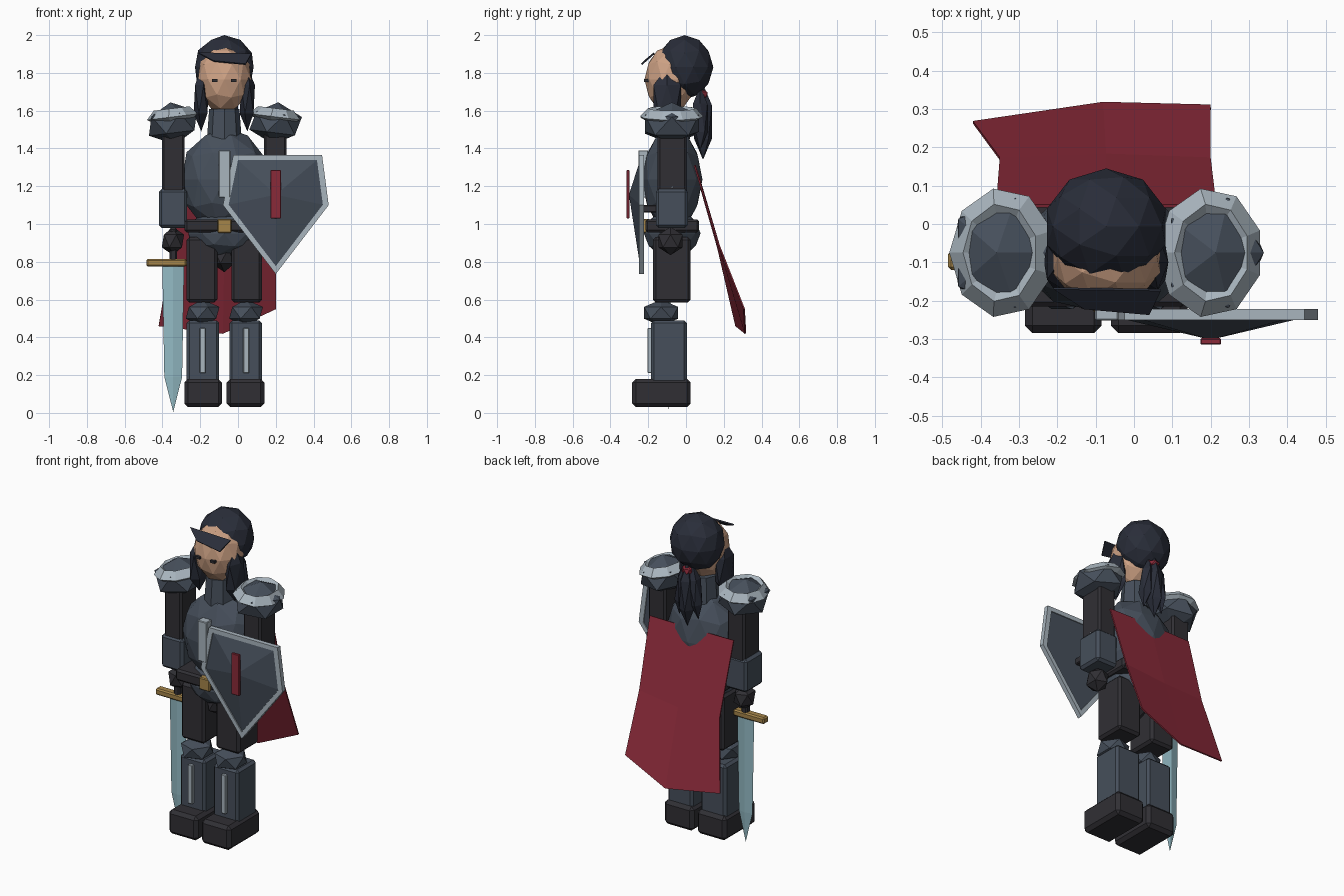
import bpy, bmesh, math
from mathutils import Vector, Matrix

if "Cube" in bpy.data.objects:
    bpy.data.objects.remove(bpy.data.objects["Cube"])

CX = -0.0725  # body centre line


def mat(name, hexcol):
    rgb = [int(hexcol[i:i + 2], 16) / 255 for i in (0, 2, 4)]
    m = bpy.data.materials.new(name)
    m.diffuse_color = [((c + 0.055) / 1.055) ** 2.4 for c in rgb] + [1]
    m.use_nodes = True
    m.node_tree.nodes["Principled BSDF"].inputs["Base Color"].default_value = m.diffuse_color
    return m


SLATE, STEEL = mat("slate_plate", "464f5b"), mat("pale_steel", "a9b5be")
DARK, HAIR = mat("dark_leather", "302f34"), mat("hair_blue_black", "292d39")
SKIN, RED = mat("skin", "cda184"), mat("red_cloth", "8a2a39")
GOLD, BLADE = mat("brass", "a5854a"), mat("blade_blue", "93bac4")


def finish(name, bm, m):
    bmesh.ops.recalc_face_normals(bm, faces=bm.faces)
    me = bpy.data.meshes.new(name)
    bm.to_mesh(me)
    bm.free()
    me.materials.append(m)
    ob = bpy.data.objects.new(name, me)
    bpy.context.collection.objects.link(ob)
    return ob


def place(loc, size, tilt=0):
    return Matrix.Translation(loc) @ Matrix.Rotation(tilt, 4, 'Y') @ Matrix.Diagonal((*size, 1))


def box(name, m, x, y, z, bevel=0.012):
    """Bevelled box from (min, max) ranges."""
    r = (x, y, z)
    bm = bmesh.new()
    bmesh.ops.create_cube(bm, size=1, matrix=place([sum(a) / 2 for a in r], [a[1] - a[0] for a in r]))
    if bevel:
        bmesh.ops.bevel(bm, geom=bm.edges[:], offset=bevel, segments=1, affect='EDGES')
    return finish(name, bm, m)


def ball(name, m, loc, radii, sub=1, tilt=0):
    bm = bmesh.new()
    bmesh.ops.create_icosphere(bm, subdivisions=sub, radius=1, matrix=place(loc, radii, tilt))
    return finish(name, bm, m)


def ring(name, m, loc, radii, minor, tilt, seg=9):
    """Low-poly elliptical ring with a diamond section."""
    bm = bmesh.new()
    rows = []
    for i in range(seg):
        a = 2 * math.pi * (i + 0.5) / seg
        row = []
        for dr, dz in ((minor, -minor * 0.4), (-minor * 0.3, minor), (-minor * 1.6, 0), (0, -minor)):
            row.append(bm.verts.new((math.cos(a) * (radii[0] + dr), math.sin(a) * (radii[1] + dr), dz)))
        rows.append(row)
    for i in range(seg):
        p, q = rows[i], rows[(i + 1) % seg]
        for k in range(4):
            bm.faces.new((p[k], q[k], q[(k + 1) % 4], p[(k + 1) % 4]))
    bm.transform(place(loc, (1, 1, 1), tilt))
    return finish(name, bm, m)


def mx(s, a, b):
    """Range at distances a..b from the centre line, on side s."""
    return tuple(sorted((CX + s * a, CX + s * b)))


# Legs and arms, mirrored
for s, side in ((-1, "right"), (1, "left")):
    box(side + "_boot", DARK, mx(s, 0.012, 0.212), (-0.285, 0.025), (0.03, 0.18), 0.02)
    box(side + "_greave", SLATE, mx(s, 0.027, 0.2), (-0.185, 0.005), (0.15, 0.49), 0.015)
    box(side + "_greave_strip", STEEL, mx(s, 0.1, 0.13), (-0.203, -0.17), (0.21, 0.45), 0.003)
    ball(side + "_knee_plate", SLATE, (CX + s * 0.115, -0.132, 0.53), (0.1, 0.106, 0.07))
    box(side + "_thigh", DARK, mx(s, 0.037, 0.2), (-0.175, 0.025), (0.585, 0.93), 0.015)
    box(side + "_upper_arm", DARK, mx(s, 0.21, 0.33), (-0.15, 0.005), (1.15, 1.5))
    box(side + "_bracer", SLATE, mx(s, 0.197, 0.347), (-0.16, 0.01), (0.98, 1.185), 0.015)
    ball(side + "_elbow_stud", STEEL, (CX + s * 0.3, -0.073, 1.18), (0.035, 0.03, 0.04))
    ball(side + "_hand", DARK, (CX + s * 0.272, -0.082, 0.91), (0.066, 0.076, 0.075))
    t = s * math.radians(7)
    ball(side + "_shoulder_plate", SLATE, (CX + s * 0.272, -0.075, 1.533), (0.15, 0.168, 0.112), tilt=t)
    ring(side + "_shoulder_rim", STEEL, (CX + s * 0.272, -0.075, 1.58), (0.108, 0.138), 0.032, t)
    ball(side + "_side_hair", HAIR, (CX + s * 0.122, -0.1, 1.66), (0.045, 0.085, 0.17))
    ball(side + "_back_lock", HAIR, (CX + s * 0.045, 0.075, 1.56), (0.04, 0.045, 0.17), tilt=-s * 0.12)
    box(side + "_eye", DARK, mx(s, 0.035, 0.065), (-0.222, -0.17), (1.753, 1.767), 0)

# Torso, hips, belt, neck
ball("breastplate", SLATE, (CX, -0.073, 1.235), (0.235, 0.16, 0.275), 2)
box("breastplate_ridge", STEEL, (-0.102, -0.04), (-0.252, -0.2), (1.14, 1.39), 0.004)
ball("hip_plate", SLATE, (CX, -0.073, 0.95), (0.2, 0.15, 0.13), 2)
ball("groin_guard", DARK, (CX, -0.075, 0.83), (0.075, 0.09, 0.085))
box("belt", DARK, (CX - 0.21, CX + 0.21), (-0.215, 0.07), (0.955, 1.025))
box("belt_buckle", GOLD, (-0.108, -0.035), (-0.23, -0.19), (0.953, 1.027), 0.005)
bm = bmesh.new()
bmesh.ops.create_cone(bm, cap_ends=True, segments=8, radius1=0.092, radius2=0.08, depth=0.16,
                      matrix=Matrix.Translation((CX, -0.07, 1.53)))
finish("neck_guard", bm, SLATE)

# Head, egg shaped with a narrow chin
head = ball("head", SKIN, (CX, -0.085, 1.765), (0.148, 0.135, 0.18), 2)
for v in head.data.vertices:
    if v.co.z < 1.72:
        v.co.x = CX + (v.co.x - CX) * (1 - (1.72 - v.co.z) * 0.9)
ball("hair_cap", HAIR, (CX, -0.007, 1.83), (0.163, 0.152, 0.17), 2)
ball("ponytail", HAIR, (CX, 0.09, 1.54), (0.05, 0.055, 0.2))
ball("hair_tie", RED, (CX, 0.085, 1.685), (0.04, 0.035, 0.03))


def sheet(name, m, rows, thick):
    """Thin cloth or plate from rows of points."""
    bm = bmesh.new()
    g = [[bm.verts.new(p) for p in r] for r in rows]
    for a, b in zip(g, g[1:]):
        for i in range(len(a) - 1):
            bm.faces.new((a[i], a[i + 1], b[i + 1], b[i]))
    ob = finish(name, bm, m)
    mod = ob.modifiers.new("thickness", 'SOLIDIFY')
    mod.thickness, mod.offset = thick, 0
    return ob


sheet("fringe", HAIR, [[(-0.21, -0.168, 1.905), (0.07, -0.172, 1.9)],
                       [(-0.13, -0.22, 1.862), (0.04, -0.235, 1.845)]], 0.008)
sheet("cape", RED, [[(-0.36, 0.045, 1.31), (CX, 0.05, 1.31), (0.215, 0.045, 1.31)],
                    [(-0.35, 0.17, 0.87), (CX, 0.18, 0.87), (0.2, 0.17, 0.9)],
                    [(-0.42, 0.265, 0.46), (-0.08, 0.315, 0.42), (0.2, 0.308, 0.55)]], 0.008)

# Sword
SX, SY = -0.343, -0.095
bm = bmesh.new()
rows = [[bm.verts.new((SX + dx * w, SY + dy * h, z)) for dx, dy in ((-1, 0), (0, -1), (1, 0), (0, 1))]
        for z, w, h in ((0.8, 0.058, 0.014), (0.19, 0.047, 0.012))]
tip = bm.verts.new((SX, SY, 0.005))
bm.faces.new(rows[0])
for i in range(4):
    j = (i + 1) % 4
    bm.faces.new((rows[0][i], rows[0][j], rows[1][j], rows[1][i]))
    bm.faces.new((rows[1][i], rows[1][j], tip))
finish("sword_blade", bm, BLADE)
box("sword_guard", GOLD, (-0.485, -0.272), (SY - 0.025, SY + 0.025), (0.775, 0.815), 0.008)
box("sword_grip", DARK, (SX - 0.02, SX + 0.02), (SY - 0.02, SY + 0.02), (0.8, 0.98), 0.008)

# Shield: pale rim around a faceted panel
OUT = [(-0.025, 1.365), (0.445, 1.365), (0.48, 1.1), (0.2, 0.735), (-0.08, 1.1)]
INN = [(0.2 + (x - 0.2) * 0.89, 1.12 + (z - 1.12) * 0.89) for x, z in OUT]
bm = bmesh.new()
loops = [[bm.verts.new((x, y, z)) for x, z in pts]
         for pts, y in ((OUT, -0.25), (OUT, -0.222), (INN, -0.222), (INN, -0.25))]
for k in range(4):
    a, b = loops[k], loops[(k + 1) % 4]
    for i in range(5):
        bm.faces.new((a[i], a[(i + 1) % 5], b[(i + 1) % 5], b[i]))
finish("shield_rim", bm, STEEL)
bm = bmesh.new()
front = [bm.verts.new((x, -0.243, z)) for x, z in INN]
back = [bm.verts.new((x, -0.228, z)) for x, z in INN]
apex = bm.verts.new((0.2, -0.302, 1.155))
bm.faces.new(back)
for i in range(5):
    j = (i + 1) % 5
    bm.faces.new((front[i], front[j], apex))
    bm.faces.new((front[i], front[j], back[j], back[i]))
finish("shield_panel", bm, SLATE)
box("shield_stripe", RED, (0.173, 0.227), (-0.315, -0.298), (1.03, 1.285), 0.003)
box("shield_strap", DARK, (0.16, 0.24), (-0.23, -0.14), (1.06, 1.1), 0.005)
